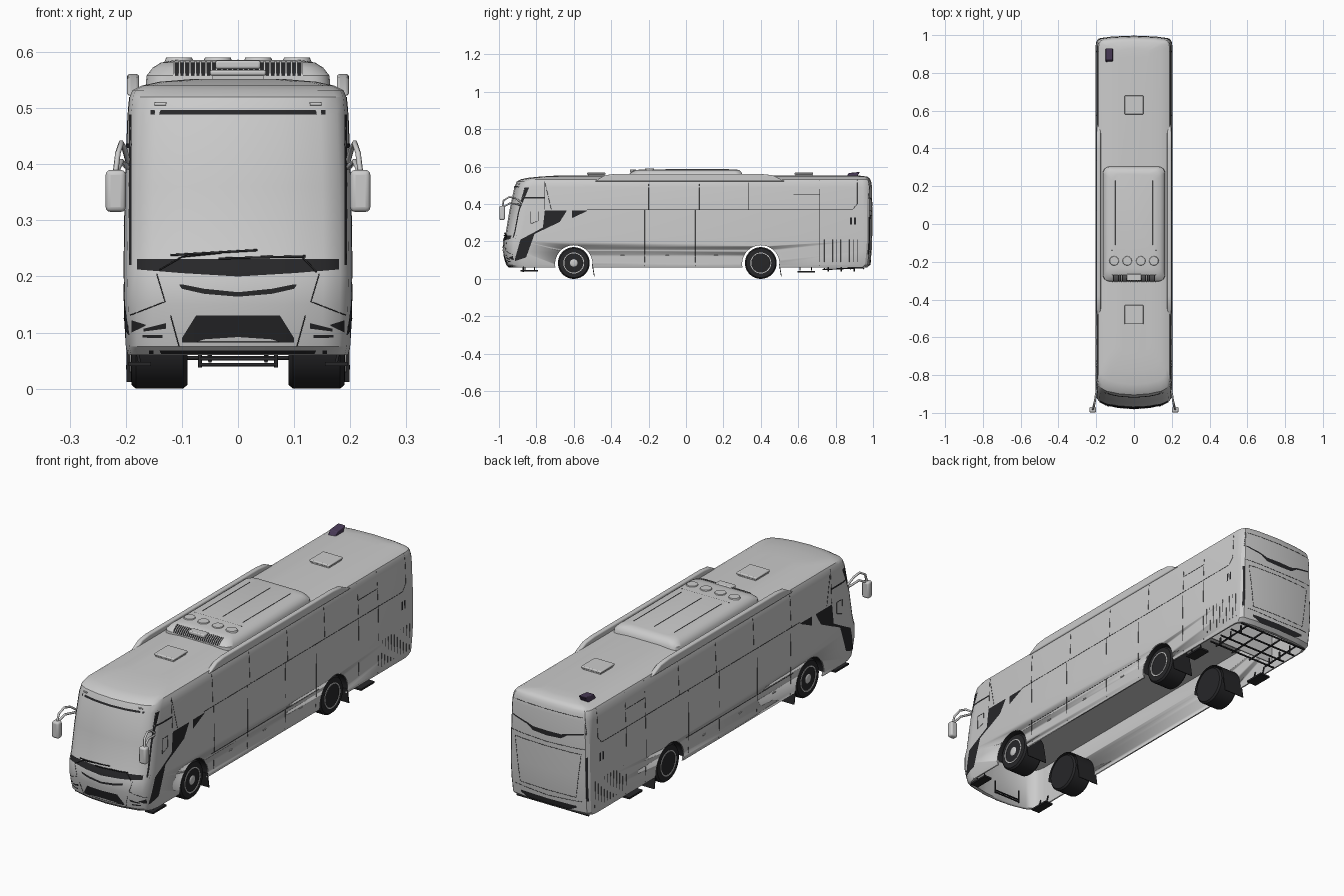
import bpy, bmesh, math
from mathutils import Vector
from mathutils.bvhtree import BVHTree

if "Cube" in bpy.data.objects:
    bpy.data.objects.remove(bpy.data.objects["Cube"])


def material(name, c):
    m = bpy.data.materials.new(name)
    m.diffuse_color = (*c, 1)
    m.use_nodes = True
    m.node_tree.nodes["Principled BSDF"].inputs["Base Color"].default_value = m.diffuse_color
    return m


BLACK = material("black_trim", (0.02, 0.02, 0.022))
PURPLE = material("dark_purple", (0.07, 0.045, 0.1))


def add(name, bm, mat=None, mirror=False, bevel=0, angle=35):
    bmesh.ops.recalc_face_normals(bm, faces=bm.faces)
    me = bpy.data.meshes.new(name)
    bm.to_mesh(me)
    bm.free()
    o = bpy.data.objects.new(name, me)
    bpy.context.collection.objects.link(o)
    if mat:
        me.materials.append(mat)
    bpy.ops.object.select_all(action='DESELECT')
    o.select_set(True)
    bpy.context.view_layer.objects.active = o
    bpy.ops.object.shade_smooth_by_angle(angle=math.radians(angle))
    if bevel:
        b = o.modifiers.new("bevel", 'BEVEL')
        b.width, b.segments = bevel, 3
    if mirror:
        o.modifiers.new("mirror", 'MIRROR')
    return o


def loft(name, rings, closed=True, **kw):
    bm = bmesh.new()
    vs = [[bm.verts.new(p) for p in r] for r in rings]
    for a, b in zip(vs, vs[1:]):
        for i in range(len(a) if closed else len(a) - 1):
            j = (i + 1) % len(a)
            bm.faces.new((a[i], a[j], b[j], b[i]))
    if closed:
        bm.faces.new(vs[0])
        bm.faces.new(vs[-1])
    return add(name, bm, **kw)


def prism(name, pts, x0, x1, **kw):
    return loft(name, [[(x, y, z) for y, z in pts] for x in (x0, x1)], **kw)


def box(name, x0, x1, y0, y1, z0, z1, **kw):
    return prism(name, [(y0, z0), (y1, z0), (y1, z1), (y0, z1)], x0, x1, **kw)


def lathe(name, profile, y, z, n=40, **kw):
    rings = [[(x, y + r * math.cos(a), z + r * math.sin(a))
              for a in (2 * math.pi * i / n for i in range(n))] for x, r in profile]
    return loft(name, rings, **kw)


def tubes(name, lines, r, mat=BLACK, mirror=False):
    cu = bpy.data.curves.new(name, 'CURVE')
    cu.dimensions, cu.bevel_depth, cu.bevel_resolution, cu.use_fill_caps = '3D', r, 1, True
    for pts in lines:
        s = cu.splines.new('POLY')
        s.points.add(len(pts) - 1)
        for p, q in zip(s.points, pts):
            p.co = (*q, 1)
    o = bpy.data.objects.new(name, cu)
    bpy.context.collection.objects.link(o)
    if mat:
        cu.materials.append(mat)
    bpy.ops.object.select_all(action='DESELECT')
    o.select_set(True)
    bpy.context.view_layer.objects.active = o
    bpy.ops.object.convert(target='MESH')
    o = bpy.context.object
    if mirror:
        o.modifiers.new("mirror", 'MIRROR')
    return o


# Body shell: plan outlines stacked from skirt to roof
FRONT = [(0, 0), (.4, .006), (.75, .02), (.9, .036), (.97, .056), (1, .09)]
REAR = [(1, .05), (.98, .028), (.92, .014), (.6, .005), (0, 0)]


def plan(z, w, yf, yr):
    half = [(t * w, yf + d, z) for t, d in FRONT] + [(t * w, yr - d, z) for t, d in REAR]
    return half + [(-x, y, z) for x, y, z in half[-2:0:-1]]


LEVELS = [(.06, .196, -.945, .968), (.075, .2, -.962, .985), (.15, .202, -.98, .993),
          (.205, .203, -.978, .995), (.235, .203, -.966, .996), (.36, .201, -.945, .996),
          (.49, .196, -.918, .995), (.52, .193, -.905, .99), (.532, .188, -.885, .985),
          (.54, .172, -.85, .98), (.547, .14, -.78, .968), (.552, .08, -.7, .93)]
body = loft("body_shell", [plan(*l) for l in LEVELS], angle=30)
skin = bmesh.new()
skin.from_mesh(body.data)
TREE = BVHTree.FromBMesh(skin)
skin.free()

# Open underside and wheel arches cut from the body
WHEELS = (-.6, .4)
cutters = [loft("cavity_cutter", [plan(z, .19, -.93, .955) for z in (0, .25)])]
cutters += [lathe("arch_cutter", [(-.3, .1), (.3, .1)], y, .08, 48) for y in WHEELS]
for c in cutters:
    bpy.context.view_layer.objects.active = body
    m = body.modifiers.new("cut", 'BOOLEAN')
    m.operation, m.object = 'DIFFERENCE', c
    bpy.ops.object.modifier_apply(modifier=m.name)
    bpy.data.objects.remove(c)


def on_skin(u, z, side, off=.0015):
    o, d = {'F': ((u, -2, z), (0, 1, 0)), 'B': ((u, 2, z), (0, -1, 0)),
            'S': ((2, u, z), (-1, 0, 0))}[side]
    hit = TREE.ray_cast(Vector(o), Vector(d))[0]
    return (hit if hit else Vector(o) * .1) - Vector(d) * off


def strip(name, cols, side, mirror=True, mat=BLACK, n=5, rows=5, off=.0015):
    # surface patch given as columns (position, low z, high z)
    full = []
    for a, b in zip(cols, cols[1:]):
        full += [[a[k] + (b[k] - a[k]) * i / n for k in range(3)] for i in range(n)]
    full.append(cols[-1])
    rings = [[on_skin(u, lo + (hi - lo) * j / rows, side, off) for j in range(rows + 1)]
             for u, lo, hi in full]
    return loft(name, rings, closed=False, mat=mat, mirror=mirror)


def seams(name, lines, side, r=.0009, off=0, mirror=True, n=8, mat=BLACK):
    out = []
    for pts in lines:
        p = [on_skin(a[0] + (b[0] - a[0]) * i / n, a[1] + (b[1] - a[1]) * i / n, side, off)
             for a, b in zip(pts, pts[1:]) for i in range(n + 1)]
        out.append(p)
    return tubes(name, out, r, mat, mirror)


# Front face trim, grilles and lamps
strip("windscreen_lower_band", [(0, .2, .231), (.1, .206, .231), (.198, .214, .231)], 'F')
strip("windscreen_upper_band", [(0, .489, .497), (.192, .489, .497)], 'F')
strip("windscreen_pillar", [(.19, .22, .489), (.1945, .22, .489)], 'F', rows=8)
strip("upper_grille", [(0, .164, .172), (.06, .169, .178), (.1, .178, .186), (.104, .184, .186)], 'F')
strip("lower_grille", [(0, .092, .13), (.06, .088, .13), (.075, .083, .13), (.1, .083, .09)], 'F')
strip("fog_slit_upper", [(.128, .107, .117), (.168, .102, .107)], 'F')
strip("fog_slit_lower", [(.135, .09, .096), (.17, .091, .096)], 'F')
strip("corner_lamp", [(.165, .112, .114), (.19, .1, .122)], 'F')
strip("bumper_lip", [(0, .062, .068), (.196, .062, .068)], 'F')
seams("front_creases", [[(.145, .205), (.13, .155), (.2, .128)], [(.12, .13), (.105, .075)],
                        [(.0, .083), (.1, .083)]], 'F')
seams("marker_lamps", [[(.128, .507), (.148, .507)]], 'F', .003, mat=None)
for name, pts, r in (("wiper_blades", [[(-.12, .238), (.035, .247)], [(-.035, .232), (.12, .236)]], .0022),
                     ("wiper_arms", [[(-.14, .212), (-.1, .235), (-.03, .242)],
                                     [(.14, .208), (.115, .234), (.04, .236)]], .0016)):
    seams(name, pts, 'F', r, .006, False)

# Side trim and panel seams
strip("side_swoosh", [(-.915, .095, .105), (-.885, .105, .21), (-.855, .115, .226), (-.81, .24, .25),
                      (-.765, .262, .275), (-.755, .266, .365), (-.675, .305, .365), (-.64, .36, .365)], 'S')
strip("side_swoosh_tip", [(-.61, .325, .365), (-.53, .362, .366)], 'S')
strip("cab_window_bar", [(-.88, .429, .437), (-.755, .429, .437)], 'S')
for y in (.883, .903):
    strip("rear_side_vent", [(y - .005, .29, .328), (y + .005, .29, .328)], 'S')
lines = [[(-.53, .37), (.89, .37), (.915, .4), (.915, .53)], [(.575, .45), (.715, .45)],
         [(-.755, .37), (-.755, .52)], [(-.755, .52), (-.72, .37)],
         [(-.83, .295), (-.79, .31), (-.79, .36), (-.83, .36), (-.83, .295)], [(-.48, .16), (.29, .16)]]
lines += [[(y, .37), (y, .525)] for y in (-.465, -.2, .07, .335)]
lines += [[(y, .07), (y, .37)] for y in (-.46, -.22, .05, .27)]
lines += [[(y, .07), (y, .525)] for y in (.575, .715)]
lines += [[(.74 + .022 * i, .09), (.74 + .022 * i, .21)] for i in range(10)]
seams("side_panel_seams", lines, 'S')
seams("locker_handles", [[(y - .01, .125), (y + .01, .125)] for y in (-.34, -.1, .16)], 'S', .003, mat=None)

# Rear face
strip("rear_window_sill", [(0, .388, .41), (.07, .392, .41), (.1, .412, .42), (.185, .432, .438)], 'B')
strip("rear_bumper_vent", [(0, .073, .1), (.1, .073, .1), (.14, .092, .1)], 'B')
strip("tail_lamp", [(.186, .13, .33), (.193, .13, .33)], 'B')
seams("rear_seams", [[(0, .505), (.18, .505), (.187, .43)], [(0, .36), (.185, .365)],
                     [(0, .14), (.14, .14), (.165, .34), (0, .34)], [(0, .115), (.19, .125)]], 'B')

# Roof air conditioner


def rrect(z, w, y0, y1, r=.035):
    pts = []
    for cx, cy, a0 in ((w - r, y1 - r, 0), (r - w, y1 - r, 90), (r - w, y0 + r, 180), (w - r, y0 + r, 270)):
        pts += [(cx + r * math.cos(math.radians(a0 + k * 18)), cy + r * math.sin(math.radians(a0 + k * 18)), z)
                for k in range(6)]
    return pts


loft("roof_air_conditioner", [rrect(.535, .165, -.305, .305), rrect(.558, .163, -.303, .303),
                              rrect(.572, .152, -.288, .295), rrect(.581, .138, -.268, .285),
                              rrect(.586, .11, -.24, .265)])
prism("air_conditioner_grille", [(-.303, .558), (-.2895, .572), (-.27, .5815), (-.26, .57)], -.115, .115, mat=BLACK)
for i in range(25):
    x = -.114 + i * .0095
    prism("grille_fin", [(-.306, .557), (-.292, .574), (-.271, .584), (-.26, .57)], x - .0018, x + .0018)
box("grille_centre", -.04, .04, -.3, -.265, .57, .585, bevel=.004)
for x in (-.105, -.036, .036, .105):
    bm = bmesh.new()
    bmesh.ops.create_cone(bm, cap_ends=True, segments=24, radius1=.027, radius2=.023, depth=.01)
    bmesh.ops.translate(bm, verts=bm.verts, vec=(x, -.195, .585))
    add("fan_cover", bm)
tubes("air_conditioner_seams", [[(0, -.11, .586), (0, .23, .586)], [(.1, -.11, .586), (.1, .23, .586)],
                                [(-.1, -.11, .586), (-.1, .23, .586)], [(-.12, -.14, .585), (.12, -.14, .585)]], .0012)

# Roof hatches, side fairings and rear roof unit
for y in (.63, -.48):
    box("roof_hatch_base", -.045, .045, y - .045, y + .045, .54, .559)
    box("roof_hatch", -.05, .05, y - .05, y + .05, .558, .568, bevel=.004)
prism("roof_side_fairing", [(-.49, .522), (-.43, .555), (-.38, .561), (.4, .561), (.46, .555), (.53, .522)],
      .176, .198, mirror=True, bevel=.006)
prism("rear_roof_unit", [(.855, .54), (.91, .54), (.93, .572), (.87, .566)], -.15, -.112, mat=PURPLE, bevel=.003)

# Wing mirrors
box("mirror_housing", .2, .236, -.998, -.968, .315, .39, mirror=True, bevel=.009)
tubes("mirror_arm", [[(.196, -.875, .405), (.203, -.91, .43), (.208, -.945, .438), (.214, -.975, .42),
                      (.219, -.982, .38)], [(.197, -.88, .395), (.208, -.94, .405), (.217, -.978, .385)]],
      .005, None, True)

# Wheels with rims, bolts, arch liners and mud flaps
for y in WHEELS:
    zc = .085
    lathe("tyre", [(.09, .05), (.09, .078), (.098, .085), (.182, .085), (.19, .078), (.191, .054)],
          y, zc, mat=BLACK, mirror=True)
    hub = .194 if y < 0 else .19
    lathe("rim", [(.17, .056), (.193, .056), (.193, .051), (.18, .047), (.183, .028), (hub - .004, .022),
                  (hub, .015), (hub, .005)], y, zc, mirror=True)
    for i in range(10):
        a = i * math.pi / 5
        lathe("wheel_bolt", [(.18, .003), (.188, .003)], y + .03 * math.cos(a), zc + .03 * math.sin(a), 6, mirror=True)
        lathe("rim_hole", [(.18, .0045), (.1832, .0045)], y + .041 * math.cos(a + .3), zc + .041 * math.sin(a + .3),
              10, mat=BLACK, mirror=True)
    arc = [math.pi * i / 24 for i in range(25)]
    loft("wheel_arch_liner", [[(x, y + .099 * math.cos(a), .08 + .099 * math.sin(a)) for a in arc]
                              for x in (.095, .199)], closed=False, mat=BLACK, mirror=True)
    prism("mud_flap", [(y + .097, .08), (y + .101, .08), (y + .112, .012), (y + .108, .012)],
          .095, .199, mat=BLACK, mirror=True)

# Underbody: steps, front bars, engine bulkhead and rear frame
box("front_step", .155, .195, -.885, -.79, .04, .048, mat=BLACK, mirror=True)
box("rear_step", .15, .2, .595, .69, .034, .042, mat=BLACK, mirror=True)
tubes("step_brackets", [[(.175, y, .045), (.185, y, .09)] for y in (-.86, -.81, .61, .67)], .003, mirror=True)
tubes("front_tow_frame", [[(-.07, -.87, z), (.07, -.87, z)] for z in (.043, .053)]
      + [[(x, -.87, .038), (x, -.87, .1)] for x in (-.068, .068)], .0035)
box("engine_bulkhead", -.19, .19, .715, .72, .09, .25)
tubes("engine_frame", [[(x, .73, .05), (x, .95, .06)] for x in (-.14, -.05, .05, .14)]
      + [[(-.18, y, .055), (.18, y, .055)] for y in (.74, .81, .88, .95)]
      + [[(x, y, .04), (x, y, .08)] for x in (-.14, .14) for y in (.76, .83, .9)], .004)
